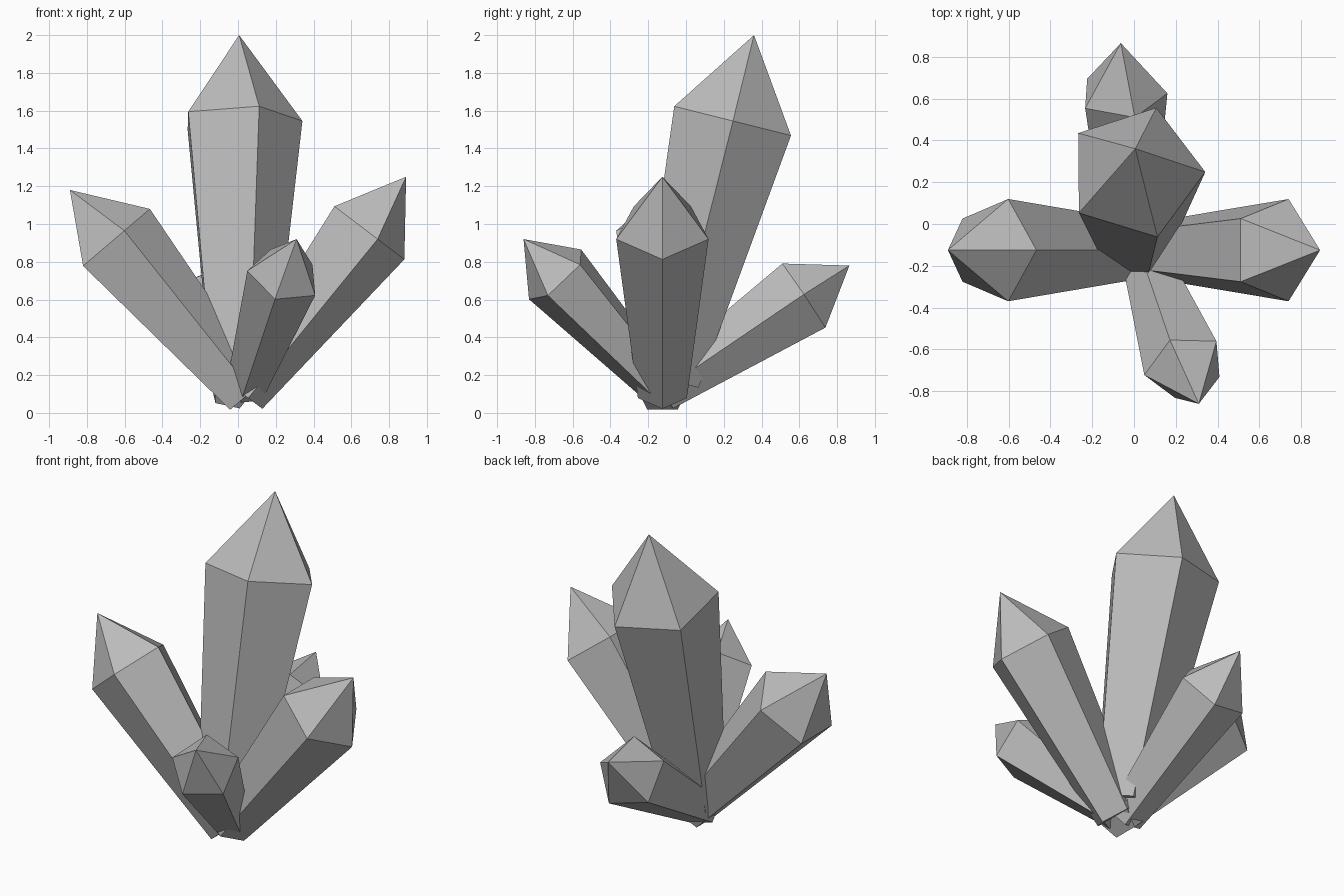
import bpy, bmesh
from math import cos, sin, tau
from mathutils import Vector

if "Cube" in bpy.data.objects:
    bpy.data.objects.remove(bpy.data.objects["Cube"], do_unlink=True)

# Single grey stone colour
stone = bpy.data.materials.new("grey stone")
stone.use_nodes = True
colour = (0.5, 0.5, 0.5, 1)
stone.diffuse_color = colour
stone.node_tree.nodes["Principled BSDF"].inputs["Base Color"].default_value = colour

SIDES = 5
LENGTH = 4.22   # shaft length in shoulder radii
TAPER = 0.53    # foot radius in shoulder radii


def crystal(name, shoulder, tip, corner, radius):
    """Five-sided tapered shaft with a pointed cap; corner is one shoulder vertex."""
    shoulder, tip = Vector(shoulder), Vector(tip)
    axis = (tip - shoulder).normalized()
    u = Vector(corner) - shoulder
    u = (u - axis * u.dot(axis)).normalized()
    v = axis.cross(u)
    foot = shoulder - axis * LENGTH * radius

    bm = bmesh.new()

    def ring(centre, r):
        angles = [tau * i / SIDES for i in range(SIDES)]
        return [bm.verts.new(centre + (u * cos(a) + v * sin(a)) * r) for a in angles]

    low, high = ring(foot, radius * TAPER), ring(shoulder, radius)
    point = bm.verts.new(tip)
    bm.faces.new(low[::-1])
    for i in range(SIDES):
        j = (i + 1) % SIDES
        bm.faces.new((low[i], low[j], high[j], high[i]))
        bm.faces.new((high[i], high[j], point))
    bmesh.ops.recalc_face_normals(bm, faces=bm.faces)

    mesh = bpy.data.meshes.new(name)
    bm.to_mesh(mesh)
    bm.free()
    mesh.materials.append(stone)
    bpy.context.collection.objects.link(bpy.data.objects.new(name, mesh))


# Cluster of crystals fanning out from a common foot
crystal("main_crystal", (0.006, 0.246, 1.546), (0.006, 0.36, 2.0), (0.35, 0.25, 1.55), 0.335)
crystal("right_crystal", (-0.662, -0.125, 0.913), (-0.89, -0.125, 1.18), (-0.47, -0.125, 1.075), 0.257)
crystal("left_crystal", (0.676, -0.125, 0.968), (0.89, -0.125, 1.25), (0.88, -0.125, 0.81), 0.257)
crystal("front_crystal", (0.244, -0.68, 0.725), (0.31, -0.86, 0.92), (0.05, -0.725, 0.755), 0.201)
crystal("back_crystal", (-0.055, 0.624, 0.618), (-0.063, 0.865, 0.78), (0.004, 0.508, 0.79), 0.215)
